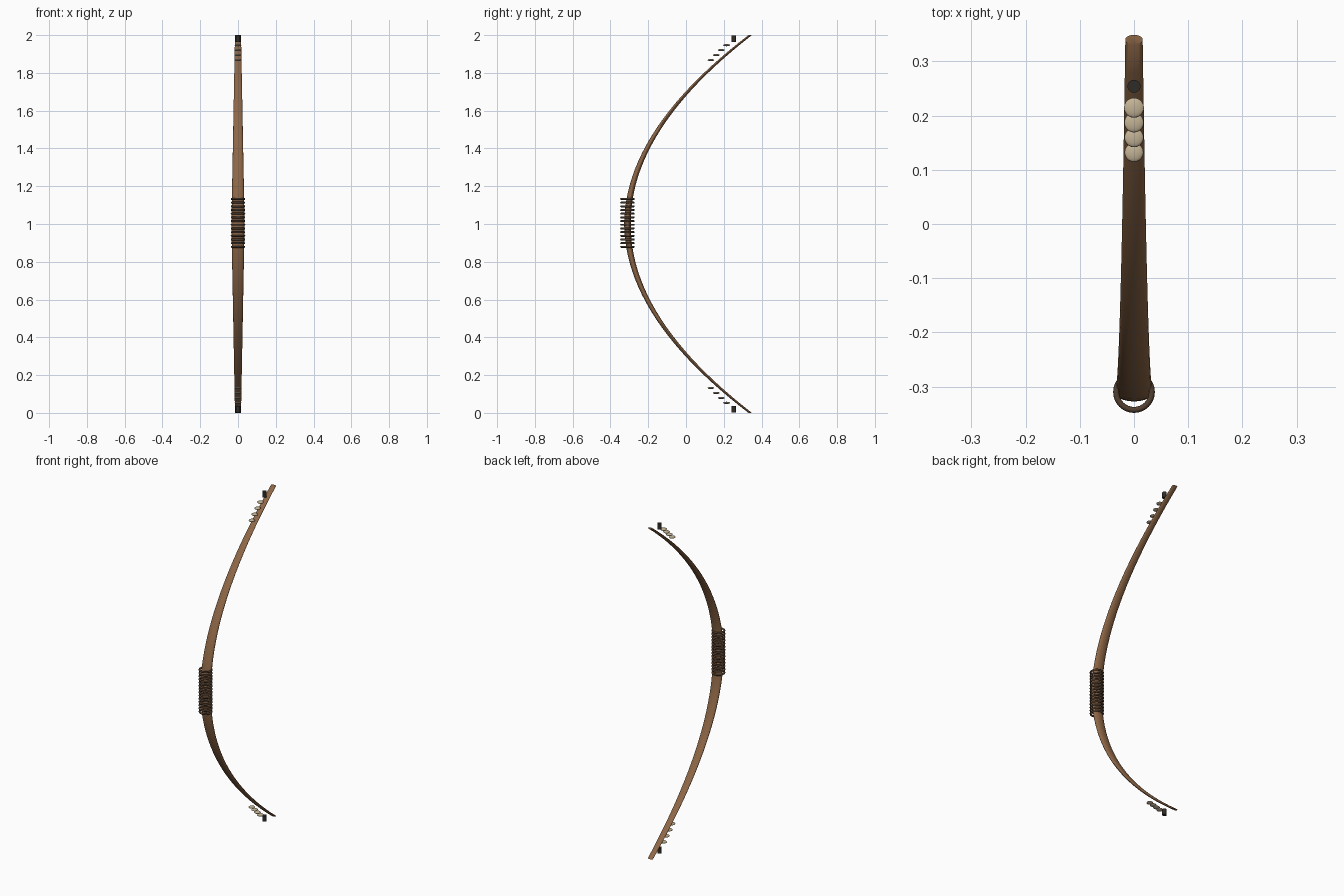
import bpy, bmesh, math

if "Cube" in bpy.data.objects:
    bpy.data.objects.remove(bpy.data.objects["Cube"])

def mat(name, c):
    m = bpy.data.materials.new(name)
    m.diffuse_color = (*c, 1)
    m.use_nodes = True
    m.node_tree.nodes["Principled BSDF"].inputs["Base Color"].default_value = m.diffuse_color
    return m

WOOD = mat("wood", (0.27, 0.135, 0.062))
CORD = mat("dark_cord", (0.085, 0.05, 0.03))
BONE = mat("bone", (0.55, 0.45, 0.30))
HORN = mat("horn", (0.03, 0.025, 0.02))

def finish(name, m):
    o = bpy.context.object
    o.name = name
    o.data.materials.append(m)
    bpy.ops.object.shade_smooth_by_angle(angle=math.radians(40))
    return o

# Bow stave: elliptical section swept along a parabola, tapering to both tips
bm = bmesh.new()
N, SIDES = 48, 20
rings = []
for i in range(N + 1):
    z = 2 * i / N
    t = abs(z - 1)
    y = -0.31 + 0.65 * t * t
    w, d = 0.035 - 0.019 * t, 0.0175 - 0.0085 * t
    rings.append([bm.verts.new((w * math.cos(a), y + d * math.sin(a), z))
                  for a in (2 * math.pi * k / SIDES for k in range(SIDES))])
for a, b in zip(rings, rings[1:]):
    for k in range(SIDES):
        n = (k + 1) % SIDES
        bm.faces.new((a[k], a[n], b[n], b[k]))
bm.faces.new(rings[0][::-1])
bm.faces.new(rings[-1])
me = bpy.data.meshes.new("bow_stave")
bm.to_mesh(me)
bm.free()
stave = bpy.data.objects.new("bow_stave", me)
bpy.context.collection.objects.link(stave)
bpy.context.view_layer.objects.active = stave
stave.select_set(True)
finish("bow_stave", WOOD)

# Grip: stacked cord rings
for i in range(14):
    bpy.ops.mesh.primitive_torus_add(location=(0, -0.31, 0.879 + i * 0.0195),
                                     major_radius=0.033, minor_radius=0.0055,
                                     major_segments=32, minor_segments=10)
    finish(f"grip_wrap_{i + 1}", CORD)

# Flattened beads and nock pegs near each tip
for side, s in (("upper", 1), ("lower", -1)):
    for i in range(4):
        bpy.ops.mesh.primitive_uv_sphere_add(segments=20, ring_count=10, radius=1,
            location=(0, 0.132 + i * 0.0275, 1 + s * (0.868 + i * 0.0263)))
        o = finish(f"{side}_bead_{i + 1}", BONE)
        r = 0.0175 + i * 0.0003
        o.scale = (r, r, 0.006)
    bpy.ops.mesh.primitive_cylinder_add(vertices=20, radius=0.012, depth=0.034,
                                        location=(0, 0.254, 1 + s * 0.981))
    finish(f"{side}_nock_peg", HORN)
